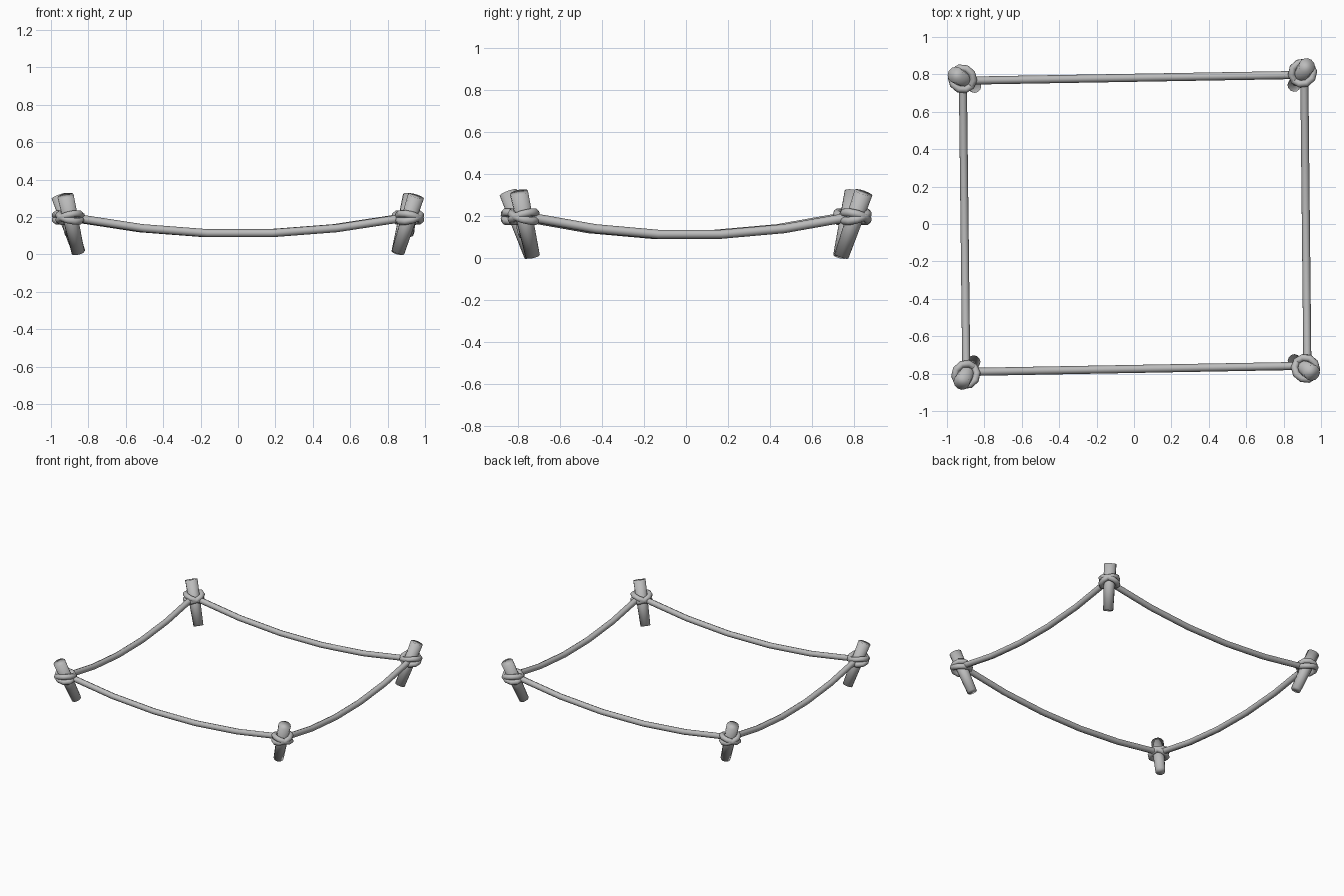
import bpy, math
from mathutils import Vector, Matrix

cube = bpy.data.objects.get("Cube")
if cube:
    bpy.data.objects.remove(cube, do_unlink=True)

grey = bpy.data.materials.new("plain_grey")
grey.use_nodes = True
grey.diffuse_color = (0.5, 0.5, 0.5, 1)
grey.node_tree.nodes["Principled BSDF"].inputs["Base Color"].default_value = (0.5, 0.5, 0.5, 1)


def finish(obj, name):
    obj.name = name
    obj.data.materials.append(grey)
    obj.data.shade_smooth()


def tube(name, points, radius, cyclic=False):
    """Sweep an eight-sided section along straight segments."""
    curve = bpy.data.curves.new(name, 'CURVE')
    curve.dimensions = '3D'
    curve.bevel_depth = radius
    curve.bevel_resolution = 2
    curve.use_fill_caps = True
    spline = curve.splines.new('POLY')
    spline.points.add(len(points) - 1)
    for p, co in zip(spline.points, points):
        p.co = (*co, 1)
    spline.use_cyclic_u = cyclic
    obj = bpy.data.objects.new(name, curve)
    bpy.context.collection.objects.link(obj)
    bpy.ops.object.select_all(action='DESELECT')
    obj.select_set(True)
    bpy.context.view_layer.objects.active = obj
    bpy.ops.object.convert(target='MESH')
    finish(bpy.context.object, name)


# Leaning stakes: foot and head centres
stakes = {
    "front_left": ((0.855, -0.73, 0.01), (0.952, -0.795, 0.312)),
    "back_left": ((0.855, 0.74, 0.01), (0.925, 0.845, 0.312)),
    "back_right": ((-0.85, 0.735, 0.01), (-0.955, 0.798, 0.312)),
    "front_right": ((-0.855, -0.735, 0.01), (-0.922, -0.845, 0.312)),
}
knots = []
for name, (foot, head) in stakes.items():
    foot, head = Vector(foot), Vector(head)
    axis = head - foot
    bpy.ops.mesh.primitive_cone_add(vertices=12, radius1=0.035, radius2=0.044, depth=axis.length)
    stake = bpy.context.object
    stake.matrix_world = (Matrix.Translation((foot + head) / 2)
                          @ axis.to_track_quat('Z', 'Y').to_matrix().to_4x4())
    finish(stake, name + "_stake")

    # Two crossed rope loops tied round each stake
    centre = foot + axis * 0.62
    knots.append(centre)
    outward = Vector((centre.x, centre.y, 0)).normalized()
    side = Vector((-outward.y, outward.x, 0))
    for label, tilt in (("first", 0.36), ("second", -0.36)):
        loop = []
        for i in range(10):
            a = math.tau * i / 10
            u, v = 0.061 * math.cos(a), 0.058 * math.sin(a)
            loop.append(centre + outward * (u + 0.003) + side * v + Vector((0, 0, v * tilt)))
        tube(f"{name}_{label}_loop", loop, 0.0195, cyclic=True)

# Sagging ropes from stake to stake, each tied slightly off the stake centre
ropes = {
    "left_rope": (0.012, 0),
    "back_rope": (0, -0.008),
    "right_rope": (0, 0),
    "front_rope": (0, 0.012),
}
for i, (name, offset) in enumerate(ropes.items()):
    shift = Vector((*offset, -0.004))
    a, b = knots[i] + shift, knots[(i + 1) % 4] + shift
    inset = (b - a).normalized() * 0.04
    path = []
    for k in range(6):
        t = k / 5
        p = (a + inset).lerp(b - inset, t)
        p.z -= 0.083 * 4 * t * (1 - t)
        path.append(p)
    tube(name, path, 0.0215)
